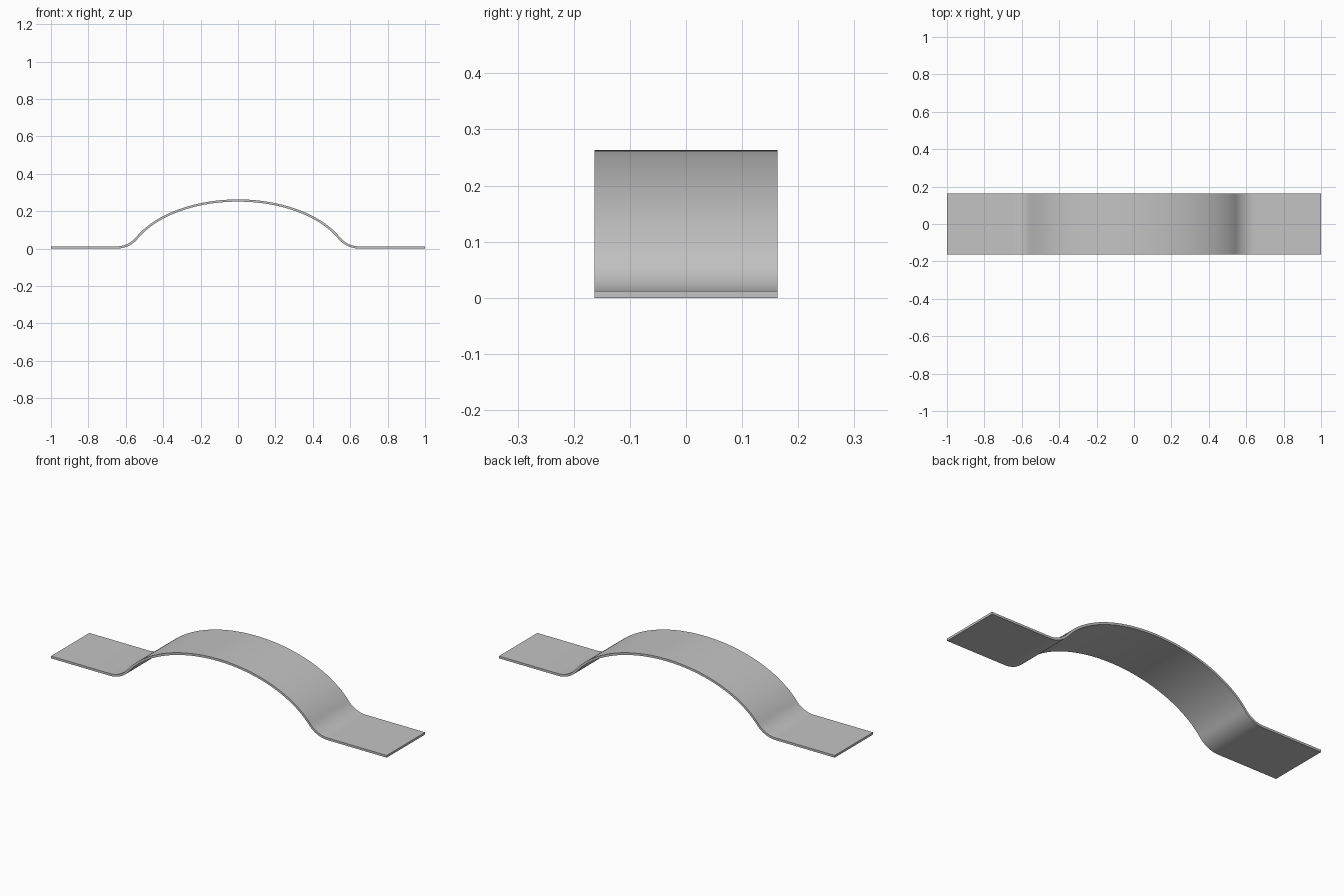
import bpy, bmesh, math
from mathutils import Vector

cube = bpy.data.objects.get("Cube")
if cube:
    bpy.data.objects.remove(cube, do_unlink=True)

HALF_WIDTH, THICK = 0.163, 0.012
A, B, TOP = 0.6, 0.354, 0.257          # elliptical arch centreline
JOIN = math.asin(0.9)                  # arch parameter where the fillet begins

# Material
mat = bpy.data.materials.new("grey metal")
mat.use_nodes = True
colour = (0.55, 0.55, 0.55, 1)
mat.diffuse_color = colour
mat.node_tree.nodes["Principled BSDF"].inputs["Base Color"].default_value = colour

# Right half of the centreline: arch, fillet, flat foot (position, slope angle)
half = []
for i in range(29):
    t = JOIN * i / 28
    half.append((A * math.sin(t), TOP - B * (1 - math.cos(t)),
                 math.atan2(B * math.sin(t), A * math.cos(t))))
x_join, z_join, steep = half[-1]
radius = (z_join - THICK / 2) / (1 - math.cos(steep))
x_foot = x_join + radius * math.sin(steep)
for i in range(1, 13):
    s = steep * (1 - i / 12)
    half.append((x_foot - radius * math.sin(s),
                 THICK / 2 + radius * (1 - math.cos(s)), s))
half.append((1.0, THICK / 2, 0.0))
path = [(-x, z, -s) for x, z, s in reversed(half[1:])] + half

# Strap: sweep a rectangular section along the centreline
bm = bmesh.new()
rings = []
for x, z, s in path:
    normal = Vector((math.sin(s), 0, math.cos(s))) * THICK / 2
    rings.append([bm.verts.new(Vector((x, y * HALF_WIDTH, z)) + normal * side)
                  for y, side in ((-1, -1), (1, -1), (1, 1), (-1, 1))])
for a, b in zip(rings, rings[1:]):
    for i in range(4):
        j = (i + 1) % 4
        bm.faces.new((a[i], a[j], b[j], b[i]))
bm.faces.new(rings[0])
bm.faces.new(rings[-1])
bmesh.ops.recalc_face_normals(bm, faces=bm.faces)
mesh = bpy.data.meshes.new("arched_strap")
bm.to_mesh(mesh)
bm.free()
mesh.materials.append(mat)
strap = bpy.data.objects.new("arched_strap", mesh)
bpy.context.collection.objects.link(strap)

# Smooth bends, sharp edges
bpy.ops.object.select_all(action="DESELECT")
strap.select_set(True)
bpy.context.view_layer.objects.active = strap
bpy.ops.object.shade_smooth_by_angle(angle=math.radians(30))
